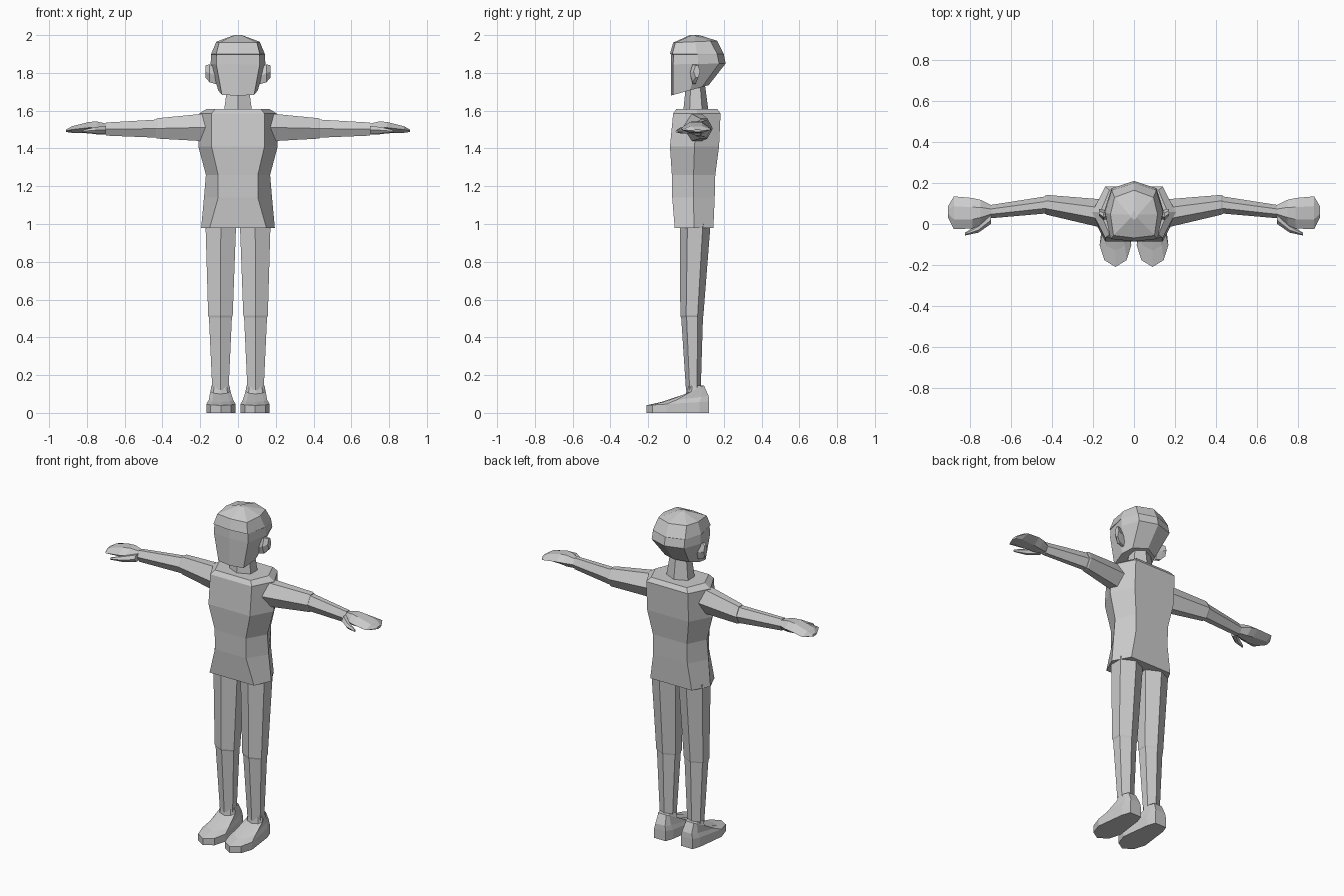
import bpy, bmesh, math

cube = bpy.data.objects.get("Cube")
if cube:
    bpy.data.objects.remove(cube)

grey = bpy.data.materials.new("plain_grey")
grey.use_nodes = True
grey.diffuse_color = (0.6, 0.6, 0.6, 1)
grey.node_tree.nodes["Principled BSDF"].inputs["Base Color"].default_value = (0.6, 0.6, 0.6, 1)


def loft(name, rings, side=1):
    """Skin equal-length rings of points and cap both ends; side=-1 mirrors in x."""
    bm = bmesh.new()
    loops = [[bm.verts.new((x * side, y, z)) for x, y, z in ring] for ring in rings]
    for a, b in zip(loops, loops[1:]):
        for i in range(len(a)):
            j = (i + 1) % len(a)
            bm.faces.new((a[i], a[j], b[j], b[i]))
    bm.faces.new(loops[0])
    bm.faces.new(loops[-1])
    bmesh.ops.recalc_face_normals(bm, faces=bm.faces)
    mesh = bpy.data.meshes.new(name)
    bm.to_mesh(mesh)
    bm.free()
    mesh.materials.append(grey)
    obj = bpy.data.objects.new(name, mesh)
    bpy.context.collection.objects.link(obj)
    return obj


def hexagon(u0, u1, v0, v1, flat=0.5):
    """Hexagon in a box, with its points at the v ends."""
    u, v, ru, rv = (u0 + u1) / 2, (v0 + v1) / 2, (u1 - u0) / 2, (v1 - v0) / 2
    return [(u, v0), (u + ru, v - rv * flat), (u + ru, v + rv * flat),
            (u, v1), (u - ru, v + rv * flat), (u - ru, v - rv * flat)]


def upright(x0, x1, y0, y1, z):
    return [(x, y, z) for x, y in hexagon(x0, x1, y0, y1)]


def across(x, y0, y1, z0, z1, flat=0.4):
    return [(x, y, z) for z, y in hexagon(z0, z1, y0, y1, flat)]


def head_ring(front, back, width, corner, z_front, z_back):
    """Eight-sided ring, tilted from front to back."""
    half = [(0, front), (corner, front + 0.012), (width, (front + back) / 2),
            (corner * 0.95, back - 0.035), (0, back)]
    pts = half + [(-x, y) for x, y in half[3:0:-1]]
    return [(x, y, z_front + (z_back - z_front) * (y - front) / (back - front)) for x, y in pts]


# Head with a small fringe step, and neck
loft("head", [
    head_ring(-0.08, 0.12, 0.105, 0.085, 1.68, 1.735),
    head_ring(-0.08, 0.21, 0.145, 0.115, 1.845, 1.85),
    head_ring(-0.078, 0.20, 0.142, 0.113, 1.898, 1.898),
    head_ring(-0.085, 0.20, 0.142, 0.115, 1.90, 1.90),
    head_ring(-0.068, 0.165, 0.115, 0.10, 1.96, 1.97),
    head_ring(0.02, 0.07, 0.02, 0.015, 2.0, 2.0)])
loft("neck", [upright(-0.075, 0.075, -0.015, 0.12, 1.59),
              upright(-0.055, 0.055, 0.0, 0.10, 1.74)])

# Torso rows: height, side half width, front corner, back corner, front y, back y
torso = [(0.98, 0.195, 0.15, 0.14, -0.06, 0.145),
         (1.14, 0.18, 0.105, 0.115, -0.073, 0.152),
         (1.26, 0.17, 0.105, 0.115, -0.075, 0.155),
         (1.41, 0.21, 0.14, 0.14, -0.085, 0.175),
         (1.585, 0.205, 0.14, 0.14, -0.068, 0.183),
         (1.61, 0.165, 0.12, 0.12, -0.05, 0.165)]
loft("torso", [[(c, f, z), (w, (f + b) / 2, z), (d, b, z),
                (-d, b, z), (-w, (f + b) / 2, z), (-c, f, z)]
               for z, w, c, d, f, b in torso])


def foot_ring(x0, x1, heel, toe, z_heel, z_toe):
    cx, r, length = (x0 + x1) / 2, (x1 - x0) / 2, heel - toe
    plan = [(0, 0), (0.7, 0.1), (1, 0.32), (0.72, 0.85), (0.5, 1)]
    pts = plan + [(-a, t) for a, t in plan[:0:-1]]
    return [(cx + a * r, toe + t * length, z_toe + t * (z_heel - z_toe)) for a, t in pts]


for name, side in (("left", 1), ("right", -1)):
    # Ear
    loft(name + "_ear", [across(0.115, 0.025, 0.06, 1.74, 1.83),
                         across(0.15, 0.02, 0.07, 1.75, 1.845),
                         across(0.172, 0.04, 0.075, 1.775, 1.84)], side)

    # Upper arm, forearm and hand
    loft(name + "_upper_arm", [across(0.15, -0.02, 0.12, 1.437, 1.587),
                               across(0.425, 0.045, 0.142, 1.452, 1.56),
                               across(0.435, 0.05, 0.138, 1.455, 1.556)], side)
    loft(name + "_forearm", [across(0.425, 0.052, 0.136, 1.457, 1.553),
                             across(0.70, 0.028, 0.093, 1.468, 1.537)], side)
    loft(name + "_hand", [across(0.69, 0.035, 0.088, 1.475, 1.53),
                          across(0.75, -0.005, 0.118, 1.475, 1.543),
                          across(0.79, -0.022, 0.127, 1.48, 1.54),
                          across(0.88, -0.025, 0.135, 1.483, 1.517),
                          across(0.91, 0.035, 0.085, 1.487, 1.50)], side)
    loft(name + "_thumb", [across(0.70, 0.0, 0.06, 1.478, 1.52),
                           across(0.76, -0.042, 0.0, 1.48, 1.512),
                           across(0.825, -0.056, -0.042, 1.485, 1.497)], side)

    # Leg
    loft(name + "_thigh", [upright(0.01, 0.172, -0.033, 0.13, 1.0),
                           upright(0.028, 0.158, -0.03, 0.092, 0.515),
                           upright(0.033, 0.153, -0.027, 0.089, 0.505)], side)
    loft(name + "_shin", [upright(0.032, 0.154, -0.026, 0.09, 0.512),
                          upright(0.05, 0.136, 0.0, 0.078, 0.12)], side)

    # Foot
    loft(name + "_foot", [foot_ring(0.013, 0.168, 0.122, -0.21, 0, 0),
                          foot_ring(0.013, 0.168, 0.122, -0.21, 0.06, 0.04),
                          foot_ring(0.025, 0.155, 0.12, -0.13, 0.09, 0.058),
                          foot_ring(0.04, 0.146, 0.095, 0.0, 0.145, 0.10),
                          foot_ring(0.045, 0.141, 0.085, 0.005, 0.145, 0.143)], side)
